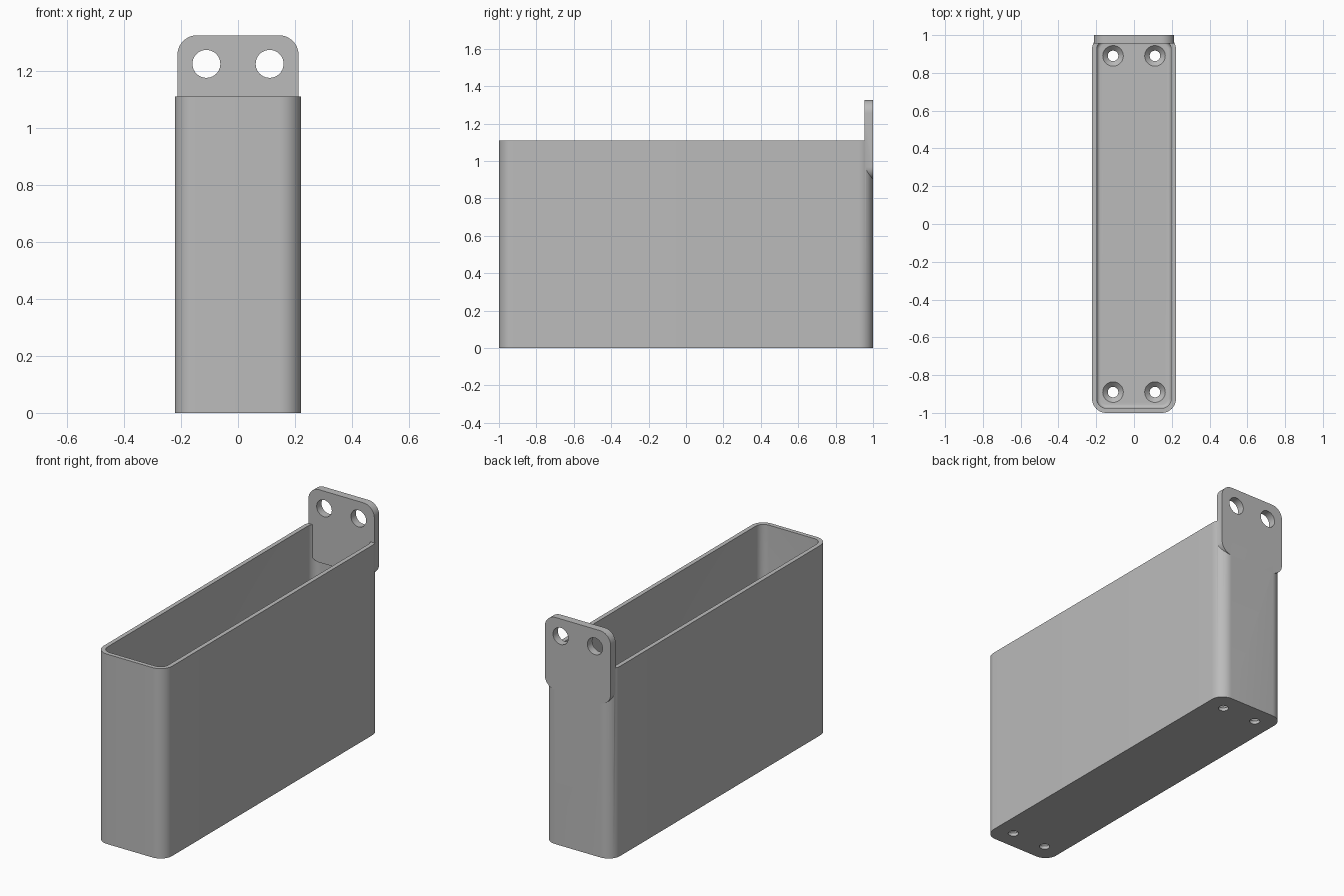
import bpy, bmesh, math
from mathutils import Matrix

if "Cube" in bpy.data.objects:
    bpy.data.objects.remove(bpy.data.objects["Cube"])

grey = bpy.data.materials.new("light_grey")
grey.use_nodes = True
grey.diffuse_color = (0.5, 0.5, 0.5, 1)
grey.node_tree.nodes["Principled BSDF"].inputs["Base Color"].default_value = (0.5, 0.5, 0.5, 1)


def to_object(name, bm, helper=False):
    bmesh.ops.recalc_face_normals(bm, faces=bm.faces)
    mesh = bpy.data.meshes.new(name)
    bm.to_mesh(mesh)
    bm.free()
    mesh.materials.append(grey)
    ob = bpy.data.objects.new(name, mesh)
    bpy.context.collection.objects.link(ob)
    ob.hide_render = helper
    ob.hide_viewport = helper
    return ob


def rounded_slab(name, w, h, r, depth, matrix, helper=False, floor_fillet=0):
    """Rounded rectangle w x h in local XY, extruded along local Z from 0 to depth."""
    rings = [(0, 0)]
    if floor_fillet:
        angles = [math.pi / 2 * i / 6 for i in range(7)]
        rings = [(floor_fillet * (1 - math.sin(a)), floor_fillet * (1 - math.cos(a))) for a in angles]
    rings.append((0, depth))
    bm = bmesh.new()
    loops = []
    for inset, z in rings:
        loop = []
        for q in range(4):
            cx = (w / 2 - r) * (1 if q in (0, 3) else -1)
            cy = (h / 2 - r) * (1 if q < 2 else -1)
            for i in range(13):
                a = math.pi / 2 * (q + i / 12)
                loop.append(bm.verts.new((cx + (r - inset) * math.cos(a), cy + (r - inset) * math.sin(a), z)))
        loops.append(loop)
    n = len(loops[0])
    for lo, hi in zip(loops, loops[1:]):
        for i in range(n):
            bm.faces.new((lo[i], lo[(i + 1) % n], hi[(i + 1) % n], hi[i]))
    bm.faces.new(loops[0])
    bm.faces.new(loops[-1])
    bm.transform(matrix)
    return to_object(name, bm, helper)


def cone_cutter(name, r_low, r_high, depth, matrix):
    bm = bmesh.new()
    bmesh.ops.create_cone(bm, cap_ends=True, segments=40, radius1=r_low, radius2=r_high,
                          depth=depth, matrix=matrix)
    return to_object(name, bm, True)


def boolean(ob, other, operation="DIFFERENCE"):
    mod = ob.modifiers.new(other.name, "BOOLEAN")
    mod.operation = operation
    mod.object = other
    mod.solver = "EXACT"


HEIGHT, FLOOR, WALL, TAB = 1.11, 0.045, 0.025, 0.045
move = Matrix.Translation

# Hollow bin with rounded corners and a filleted floor
bin_body = rounded_slab("bin_body", 0.444, 2, 0.075, HEIGHT, Matrix())
cavity = rounded_slab("cavity_cutter", 0.444 - 2 * WALL, 2 - 2 * WALL, 0.05, HEIGHT,
                      move((0, 0, FLOOR)), True, 0.02)
boolean(bin_body, cavity)

# Mounting tab, joined to the back wall
upright = move((0, 1, 1.113)) @ Matrix.Rotation(math.pi / 2, 4, "X")
tab = rounded_slab("mounting_tab", 0.426, 0.425, 0.07, TAB, upright, True)
boolean(bin_body, tab, "UNION")

for side in (-1, 1):
    x = 0.111 * side
    # Screw holes in the tab
    hole = cone_cutter("tab_hole_cutter", 0.049, 0.049, 0.2,
                       move((x, 0.98, 1.225)) @ Matrix.Rotation(math.pi / 2, 4, "X"))
    boolean(bin_body, hole)
    # Countersunk screw holes in the floor
    for y in (-0.89, 0.89):
        boolean(bin_body, cone_cutter("floor_hole_cutter", 0.028, 0.028, 0.3, move((x, y, 0))))
        boolean(bin_body, cone_cutter("countersink_cutter", 0.027, 0.055, 0.028,
                                      move((x, y, FLOOR - 0.0135))))

bpy.ops.object.select_all(action="DESELECT")
bpy.context.view_layer.objects.active = bin_body
bin_body.select_set(True)
# Bake the cuts so the sharp edges can be marked on the finished shape
for mod in list(bin_body.modifiers):
    bpy.ops.object.modifier_apply(modifier=mod.name)
bpy.ops.object.shade_smooth_by_angle(angle=math.radians(35))
